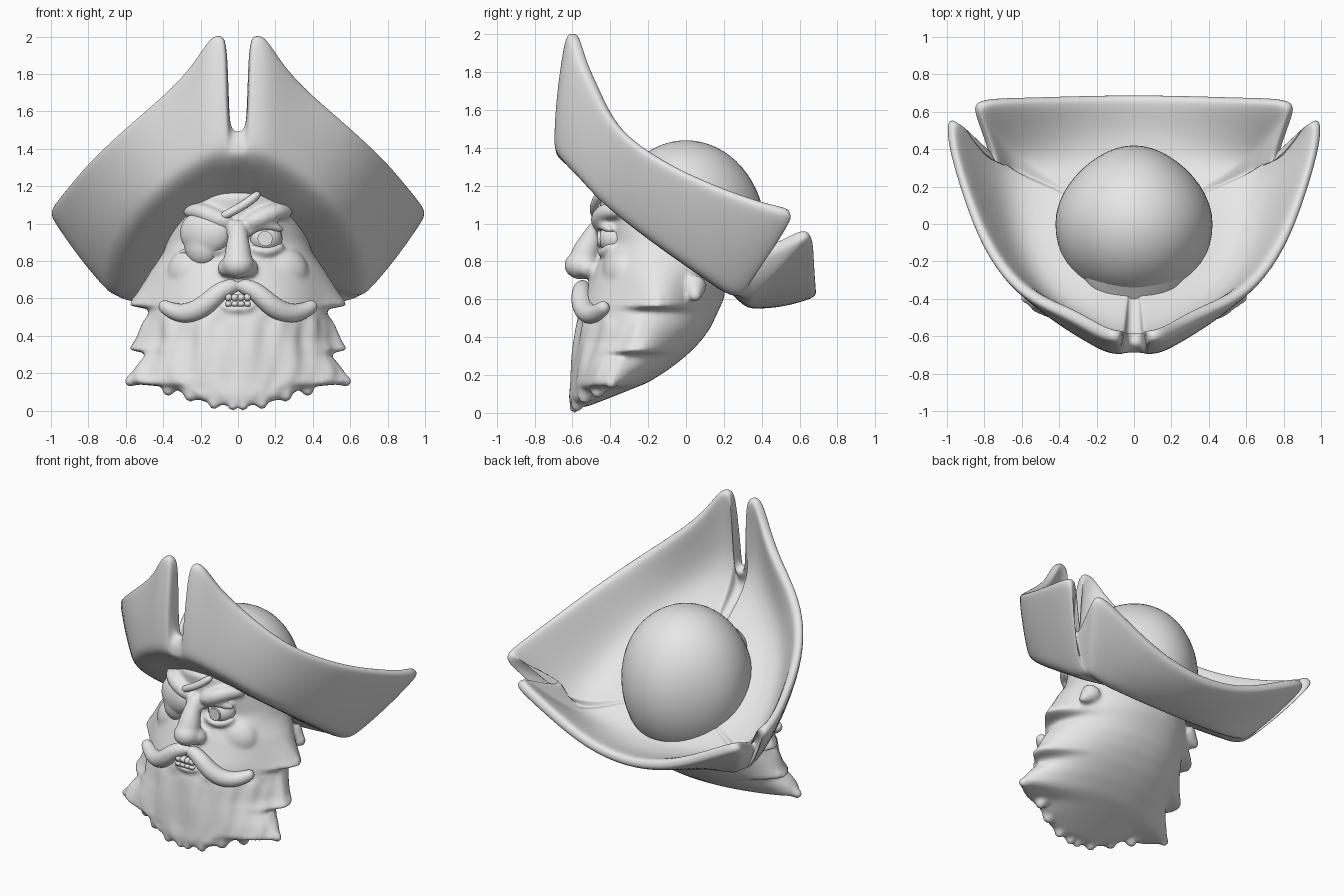
import bpy, bmesh, math
from mathutils import Vector, Matrix

if "Cube" in bpy.data.objects:
    bpy.data.objects.remove(bpy.data.objects["Cube"])

grey = bpy.data.materials.new("plain_grey")
grey.diffuse_color = (0.8, 0.8, 0.8, 1)
grey.use_nodes = True
grey.node_tree.nodes["Principled BSDF"].inputs["Base Color"].default_value = grey.diffuse_color


def finish(bm, name, subsurf=0):
    bmesh.ops.recalc_face_normals(bm, faces=bm.faces[:])
    for f in bm.faces:
        f.smooth = True
    me = bpy.data.meshes.new(name)
    bm.to_mesh(me)
    bm.free()
    me.materials.append(grey)
    ob = bpy.data.objects.new(name, me)
    bpy.context.collection.objects.link(ob)
    if subsurf:
        m = ob.modifiers.new("subsurf", 'SUBSURF')
        m.levels = m.render_levels = subsurf
    return ob


def blend(ob, voxel, rounds):
    # fuse overlapping lumps into one soft skin
    m = ob.modifiers.new("blend", 'REMESH')
    m.mode = 'VOXEL'
    m.voxel_size = voxel
    m.use_smooth_shade = True
    m = ob.modifiers.new("soften", 'SMOOTH')
    m.factor, m.iterations = .5, rounds


def loft(bm, rings, caps=True, wrap=False):
    vs = [[bm.verts.new(p) for p in r] for r in rings]
    n = len(vs[0])
    pairs = list(zip(vs, vs[1:])) + ([(vs[-1], vs[0])] if wrap else [])
    for a, b in pairs:
        for i in range(n):
            j = (i + 1) % n
            bm.faces.new((a[i], a[j], b[j], b[i]))
    if caps:
        bm.faces.new(vs[0])
        bm.faces.new(vs[-1])


def tube(bm, pts, radii, s=1, n=10):
    # tapered tube along a path; s = -1 mirrors it
    pts = [Vector((p[0] * s, p[1], p[2])) for p in pts]
    rings = []
    for i, (p, r) in enumerate(zip(pts, radii)):
        t = pts[min(i + 1, len(pts) - 1)] - pts[max(i - 1, 0)]
        q = t.to_track_quat('Z', 'Y')
        rings.append([p + q @ Vector((r * math.cos(k * math.tau / n), r * math.sin(k * math.tau / n), 0))
                      for k in range(n)])
    loft(bm, rings)


def ball(bm, loc, size, turn=0.0):
    mat = Matrix.Translation(loc) @ Matrix.Rotation(turn, 4, 'Z') @ Matrix.Diagonal((*size, 1))
    bmesh.ops.create_uvsphere(bm, u_segments=24, v_segments=16, radius=1, matrix=mat)


# --- Hat brim: fold point and top point for each station, front to back ---
stations = [
    (0, -.69, 1.35, 0, -.61, 1.48), (.03, -.69, 1.35, .03, -.61, 1.495),
    (.05, -.69, 1.35, .05, -.61, 1.56), (.06, -.69, 1.35, .058, -.605, 1.97),
    (.10, -.69, 1.35, .085, -.60, 2.01), (.15, -.68, 1.34, .145, -.59, 2.005),
    (.22, -.645, 1.30, .22, -.55, 1.87), (.34, -.575, 1.23, .34, -.48, 1.73),
    (.46, -.48, 1.12, .49, -.42, 1.60), (.56, -.33, 1.0, .64, -.33, 1.47),
    (.64, -.13, .85, .79, -.13, 1.33), (.67, .06, .72, .90, .14, 1.20),
    (.66, .20, .62, 1.0, .47, 1.08), (.65, .25, .60, .98, .60, 1.07),
    (.65, .28, .60, .87, .44, .95), (.64, .30, .59, .76, .33, .85),
    (.63, .31, .59, .76, .37, .84), (.61, .32, .58, .83, .56, .92),
    (.58, .32, .57, .855, .64, .96), (.50, .32, .56, .78, .67, .93),
    (.38, .32, .555, .55, .675, .80), (.20, .32, .55, .30, .685, .68), (0, .32, .55, 0, .69, .63)]
stations += [(-a, b, c, -d, e, f) for a, b, c, d, e, f in stations[-2:0:-1]]


def brim_section(st):
    F, T = Vector(st[:3]), Vector(st[3:])
    size = (T - F).length
    up = (T - F).normalized()
    d = Vector((0, -.1, .9)) - F
    d = (d - up * d.dot(up)).normalized()          # inward across the flap
    flat = Vector((F.x, F.y, 0)).normalized()
    e = min(.05, .15 * size)

    def base(r, lift):
        p = flat * r
        p.z = .83 - .78 * p.y + lift
        return p
    U, M = base(.2, 0), (F + T) / 2
    return [U, U.lerp(F, .6), F, F + up * e * 1.6 - d * .02, M - d * .04,
            T - up * e - d * .038, T - d * .025, T + d * .03, T - up * e + d * .042,
            M + d * .04, F + d * .09 + up * e, base(.3, .07)]


bm = bmesh.new()
loft(bm, [brim_section(s) for s in stations], caps=False, wrap=True)
finish(bm, "hat_brim", 2)

# --- Hat crown: dome trimmed along the tilted brim ---
bm = bmesh.new()
bmesh.ops.create_uvsphere(bm, u_segments=48, v_segments=32, radius=1,
                          matrix=Matrix.Translation((0, 0, .95)) @ Matrix.Diagonal((.42, .42, .49, 1)))
bmesh.ops.bisect_plane(bm, geom=bm.verts[:] + bm.edges[:] + bm.faces[:], plane_co=(0, 0, .88),
                       plane_no=(0, .615, .788), clear_inner=True)
for v in bm.verts:                                # drawn in toward the back
    if v.co.y > 0:
        v.co.x *= 1 - .9 * v.co.y ** 2
finish(bm, "hat_crown")

# --- Head and beard: stacked rounded sections (z, front, back, half width) ---
levels = [(.03, -.61, -.53, .12), (.08, -.62, -.40, .28), (.16, -.61, -.20, .40),
          (.23, -.605, -.09, .44), (.30, -.60, 0, .45), (.38, -.59, .08, .455), (.45, -.58, .13, .46),
          (.60, -.55, .20, .45), (.75, -.49, .22, .43), (.90, -.42, .21, .38),
          (1.05, -.45, .2, .33), (1.15, -.46, .2, .28), (1.28, -.28, .18, .22)]
locks = [(.86, .565, .13, -.14), (.60, .33, .125, -.24), (.38, .14, .22, -.39)]  # top, tip, reach, depth


def section_at(z):
    for a, b in zip(levels, levels[1:]):
        if z <= b[0]:
            t = (z - a[0]) / (b[0] - a[0])
            return [p + (q - p) * t for p, q in zip(a, b)]
    return levels[-1]


def head_ring(z, n=88):
    _, yf, yb, w = section_at(z)
    pts, yc, h = [], (yf + yb) / 2, (yb - yf) / 2
    for k in range(n):
        a = k * math.tau / n
        c, s = math.cos(a), math.sin(a)
        x = math.copysign(abs(c) ** .93, c) * w
        y = math.copysign(abs(s) ** .93, s) * h
        g = 1.0
        if s < 0 and z < .5:                      # combed strands on the front
            g += .022 * math.sin(13 * a + 5 * z) + .015 * math.sin(23 * a - 9 * z)
        x, y = x * g, yc + y * g
        for top, tip, reach, depth in locks:      # side locks flare out toward their tips
            if tip - .01 <= z <= top:
                t = min(1, (top - z) / (top - tip)) ** 1.3
                x += c * reach * t * math.exp(-((y - depth) / .15) ** 2)
        pts.append((x, y, z))
    return pts


bm = bmesh.new()
loft(bm, [head_ring(.03 + 1.25 * i / 90) for i in range(91)])
tufts = [  # base, tip, base radius
    ((.36, .04, .70), (.48, .05, .61), .09), ((.40, -.24, .48), (.57, -.23, .33), .08),
    ((.42, -.37, .27), (.61, -.40, .145), .09), ((.40, -.16, .72), (.575, -.14, .565), .08),
    ((.34, -.44, .24), (.385, -.48, .08), .09), ((.24, -.50, .20), (.26, -.55, .05), .09),
    ((.12, -.54, .16), (.13, -.59, .01), .08), ((.02, -.55, .16), (.03, -.60, 0), .07)]
for s in (1, -1):
    for a, b, r in tufts:
        a, b = Vector(a), Vector(b)
        bend = Vector((0, 0, -.015))
        tube(bm, [a, a.lerp(b, .4) + bend, a.lerp(b, .75) + bend, b],
             [r, r * .72, r * .4, .025], s)
    # cheeks, brows, lids and nostrils
    ball(bm, (.20 * s, -.32, .74), (.18, .125, .15))
    tube(bm, [(.03, -.47, .99), (.14, -.455, 1.04), (.22, -.41, 1.075), (.29, -.32, 1.06)],
         [.045, .055, .05, .03], s)
    tube(bm, [(.04, -.45, .93), (.09, -.455, .985), (.17, -.445, .995), (.25, -.39, .96)],
         [.022, .028, .028, .024], s)
    tube(bm, [(.05, -.44, .88), (.12, -.45, .845), (.19, -.435, .85), (.25, -.38, .89)],
         [.022, .028, .028, .024], s)
    ball(bm, (.06 * s, -.52, .765), (.05, .06, .05))
# nose
tube(bm, [(0, -.44, 1.02), (0, -.49, .94), (0, -.53, .86), (0, -.55, .78)], [.05, .055, .075, .09])
ball(bm, (0, -.555, .78), (.088, .09, .075))
# lower lip
tube(bm, [(-.1, -.54, .57), (-.05, -.57, .54), (.05, -.57, .54), (.1, -.54, .57)], [.02, .024, .024, .02])
blend(finish(bm, "head_and_beard", 1), .012, 9)

# --- Moustache ---
bm = bmesh.new()
for s in (1, -1):
    tube(bm, [(-.01, -.54, .675), (.08, -.555, .655), (.15, -.555, .585), (.22, -.53, .53),
              (.30, -.49, .515), (.37, -.45, .54), (.42, -.42, .575)],
         [.04, .052, .06, .063, .056, .045, .035], s)
blend(finish(bm, "moustache", 2), .01, 4)

# --- Teeth ---
bm = bmesh.new()
for i in range(4):
    x = (i - 1.5) * .034
    for z, h in ((.605, .036), (.57, .026)):
        bmesh.ops.create_cube(bm, size=1, matrix=Matrix.Translation((x, -.565, z))
                              @ Matrix.Diagonal((.034, .05, h, 1)))
bmesh.ops.bevel(bm, geom=bm.edges[:], offset=.004, segments=2, affect='EDGES')
finish(bm, "teeth")

# --- Eye with raised iris ---
bm = bmesh.new()
ball(bm, (.145, -.375, .92), (.092, .088, .08))
finish(bm, "eyeball")
bm = bmesh.new()
bmesh.ops.create_cone(bm, cap_ends=True, segments=32, radius1=.04, radius2=.04, depth=.014,
                      matrix=Matrix.Translation((.145, -.46, .92)) @ Matrix.Rotation(math.pi / 2, 4, 'X'))
iris = finish(bm, "iris")
for p in iris.data.polygons:
    p.use_smooth = len(p.vertices) == 4

# --- Eye patch and strap ---
bm = bmesh.new()
ball(bm, (-.175, -.41, .95), (.145, .08, .125), -.4)
ball(bm, (-.19, -.40, .88), (.10, .075, .11), -.4)
blend(finish(bm, "eye_patch"), .01, 8)
bm = bmesh.new()
tube(bm, [(-.10, -.47, 1.03), (-.02, -.49, 1.07), (.05, -.48, 1.11), (.12, -.45, 1.17)], [.025] * 4)
tube(bm, [(-.25, -.40, .87), (-.31, -.34, .83), (-.36, -.24, .82), (-.39, -.14, .83)], [.02] * 4)
finish(bm, "patch_strap", 2)
